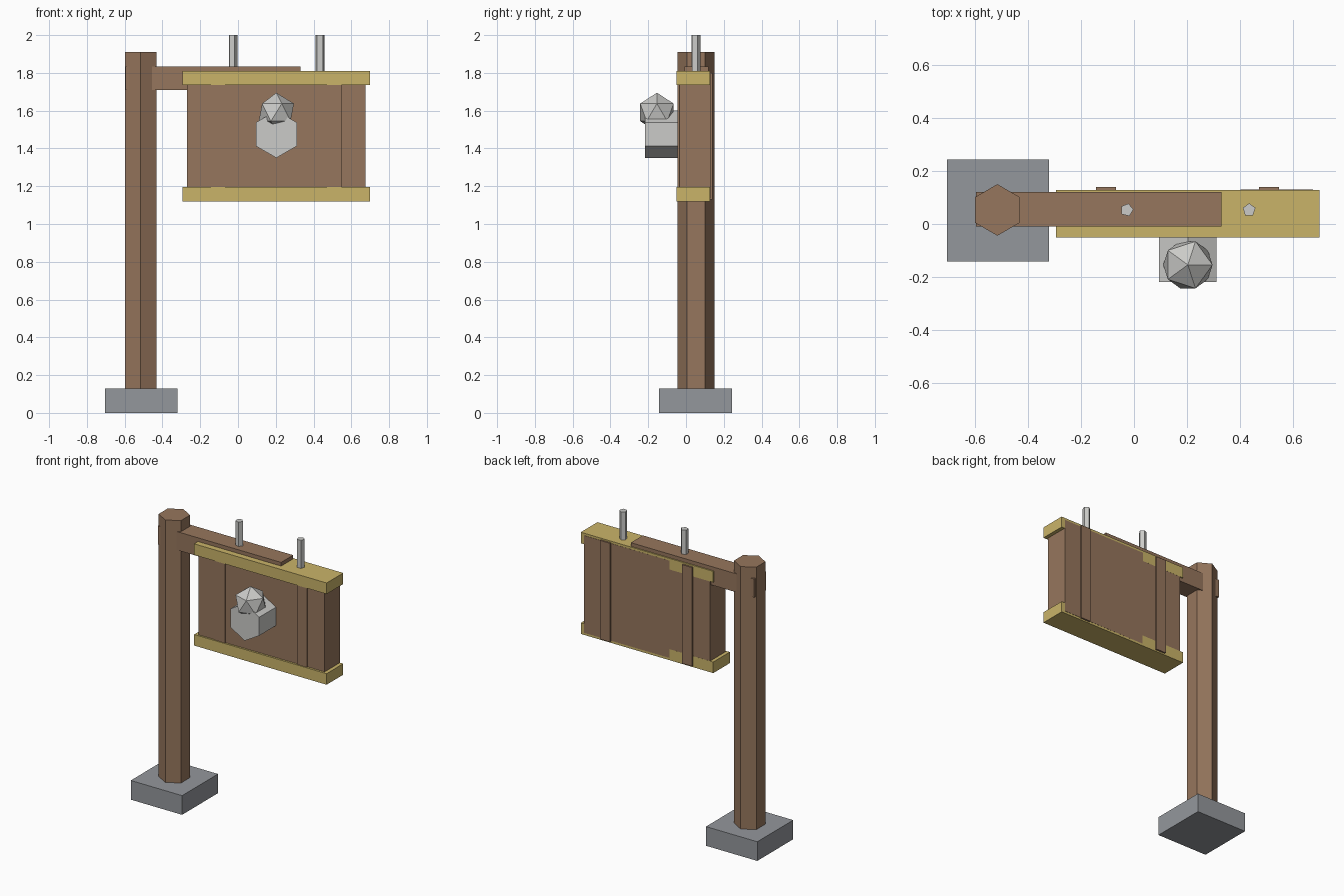
import bpy
from math import pi
from mathutils import Vector

default = bpy.data.objects.get("Cube")
if default:
    bpy.data.objects.remove(default, do_unlink=True)


def material(name, rgb):
    mat = bpy.data.materials.new(name)
    mat.use_nodes = True
    mat.diffuse_color = (*rgb, 1)
    mat.node_tree.nodes["Principled BSDF"].inputs["Base Color"].default_value = (*rgb, 1)
    return mat


wood = material("brown wood", (0.305, 0.181, 0.109))
trim = material("yellow trim", (0.59, 0.456, 0.141))
stone = material("grey stone", (0.296, 0.309, 0.332))
metal = material("light metal", (0.597, 0.597, 0.578))


def finish(name, mat):
    obj = bpy.context.object
    obj.name = name
    obj.data.materials.append(mat)
    return obj


def box(name, low, high, mat):
    low, high = Vector(low), Vector(high)
    bpy.ops.mesh.primitive_cube_add(size=1, location=(low + high) / 2)
    obj = finish(name, mat)
    obj.scale = high - low
    return obj


def prism(name, sides, radius, depth, center, mat, rotation=(0, 0, 0)):
    bpy.ops.mesh.primitive_cylinder_add(vertices=sides, radius=radius, depth=depth,
                                        location=center, rotation=rotation)
    return finish(name, mat)


# Footing, post and arm
box("base", (-0.705, -0.142, 0), (-0.32, 0.243, 0.13), stone)
prism("post", 6, 0.097, 1.83, (-0.515, 0.053, 0.995), wood)
box("arm", (-0.595, -0.009, 1.71), (0.33, 0.12, 1.835), wood)

# Sign board, set very slightly askew between its rails
board = box("sign_board", (-0.27, -0.037, 1.135), (0.675, 0.1285, 1.795), wood)
board.rotation_euler.z = 0.003

for name, z in (("bottom_rail", 1.12), ("top_rail", 1.735)):
    box(name, (-0.294, -0.05, z), (0.70, 0.128, z + 0.075), trim)

# Upright slats
for name, x in (("right_slat", -0.143), ("left_slat", 0.472)):
    box(name, (x, -0.044, 1.13), (x + 0.075, 0.14, 1.80), wood)

# Hanging pins
for name, x, turn in (("right_pin", -0.027, -0.25), ("left_pin", 0.434, 0)):
    prism(name, 5, 0.025, 0.25, (x, 0.053, 1.875), metal, (0, 0, turn))

# Emblem: hexagonal block with a faceted ball
prism("emblem_block", 6, 0.125, 0.2, (0.203, -0.118, 1.475), metal, (pi / 2, 0, 0))
bpy.ops.mesh.primitive_ico_sphere_add(subdivisions=1, radius=0.104,
                                      location=(0.203, -0.154, 1.591))
finish("emblem_ball", metal)
